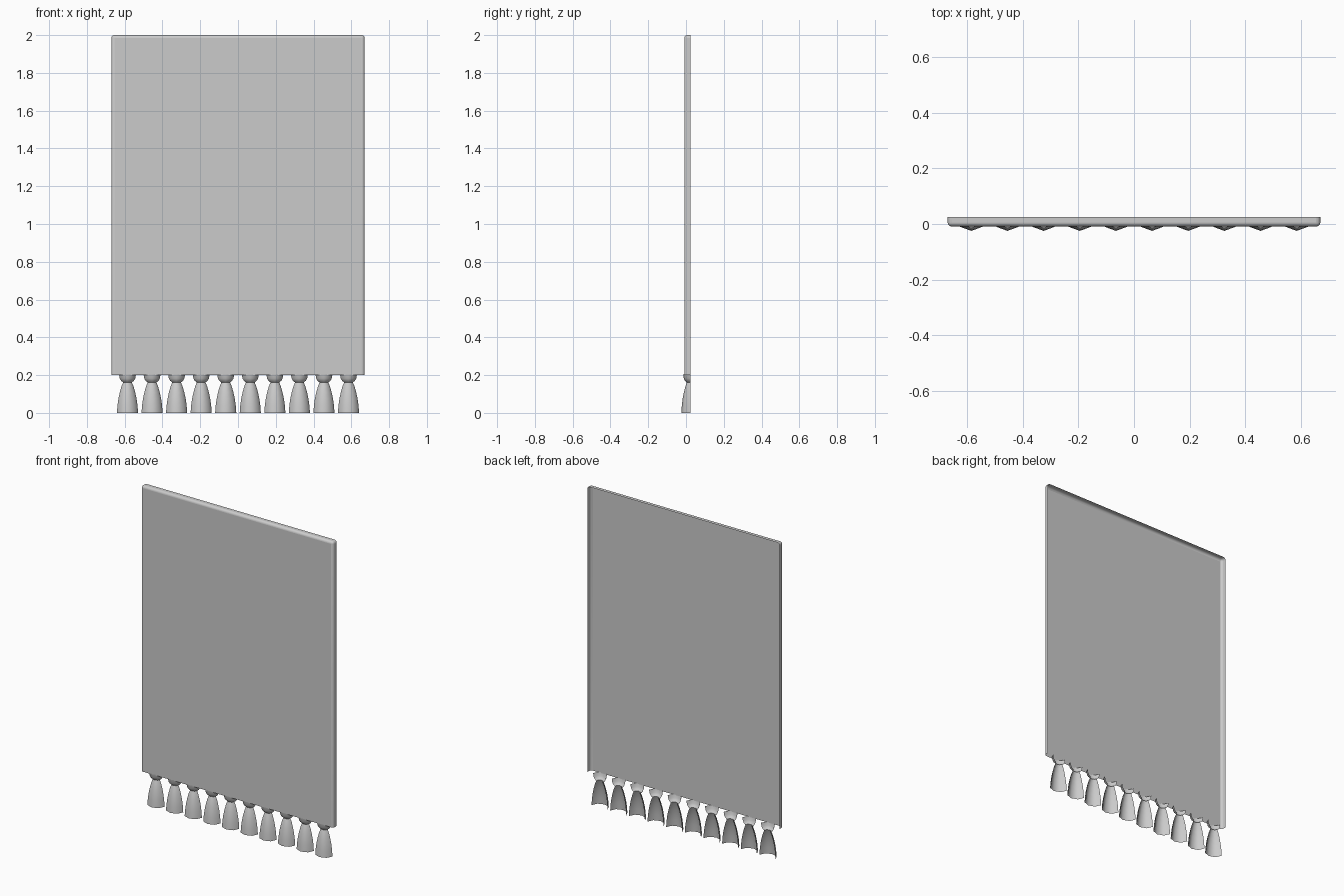
import bpy, bmesh, math

cube = bpy.data.objects.get("Cube")
if cube:
    bpy.data.objects.remove(cube, do_unlink=True)

HALF_WIDTH, BOTTOM, TOP = 0.67, 0.2, 2.0
FRONT, BACK = -0.009, 0.025

grey = bpy.data.materials.new("cloth grey")
grey.use_nodes = True
colour = (0.6, 0.6, 0.6, 1)
grey.diffuse_color = colour
grey.node_tree.nodes["Principled BSDF"].inputs["Base Color"].default_value = colour


def add_object(name, mesh, x=0, y=0):
    obj = bpy.data.objects.new(name, mesh)
    obj.location = (x, y, 0)
    bpy.context.collection.objects.link(obj)
    return obj


def finish(bm, name):
    mesh = bpy.data.meshes.new(name)
    bm.to_mesh(mesh)
    bm.free()
    mesh.materials.append(grey)
    return mesh


# Hanging cloth: a thin box with rounded front and top edges, open behind and below
bm = bmesh.new()
bmesh.ops.create_cube(bm, size=1)
for v in bm.verts:
    v.co.x *= 2 * HALF_WIDTH
    v.co.y = FRONT if v.co.y < 0 else BACK
    v.co.z = BOTTOM if v.co.z < 0 else TOP
rounded = []
for e in bm.edges:
    a, b = (v.co for v in e.verts)
    mid = (a + b) / 2
    on_front = abs(mid.y - FRONT) < 1e-5 and mid.z > BOTTOM + 0.1
    top_corner = abs(a.y - b.y) > 0.01 and mid.z > TOP - 0.1
    if on_front or top_corner:
        rounded.append(e)
bmesh.ops.bevel(bm, geom=rounded, offset=0.015, segments=4, profile=0.5,
                affect='EDGES')
bm.normal_update()
for f in bm.faces:
    f.smooth = max(abs(c) for c in f.normal) < 0.999
open_sides = [f for f in bm.faces if f.normal.y > 0.99 or f.normal.z < -0.99]
bmesh.ops.delete(bm, geom=open_sides, context='FACES')
add_object("cloth_panel", finish(bm, "cloth_panel"))


def half_shell(name, profile, sides=4, flatten=0.89):
    """Turn a (radius, height) profile half way round, leaving the back open."""
    bm = bmesh.new()
    rings = []
    for radius, z in profile:
        angles = [math.pi * (1 + i / sides) for i in range(sides + 1)]
        rings.append([bm.verts.new((radius * math.cos(t),
                                    radius * flatten * math.sin(t), z))
                      for t in angles])
    for low, high in zip(rings, rings[1:]):
        for i in range(sides):
            face = bm.faces.new((low[i], low[i + 1], high[i + 1], high[i]))
            face.smooth = True
    return finish(bm, name)


# Tassel parts, shared by the whole fringe
skirt = half_shell("tassel_skirt", [(0.056, 0), (0.053, 0.04), (0.048, 0.075),
                                    (0.041, 0.108), (0.032, 0.14), (0.022, 0.164)])
knot = half_shell("tassel_knot", [(0.024, 0.162), (0.034, 0.17),
                                  (0.041, 0.182), (0.045, 0.204)])

# Fringe along the lower edge
COUNT, PITCH = 10, 0.13
for i in range(COUNT):
    x = (i - (COUNT - 1) / 2) * PITCH
    add_object(f"tassel_skirt_{i + 1}", skirt, x, BACK)
    add_object(f"tassel_knot_{i + 1}", knot, x, BACK)
